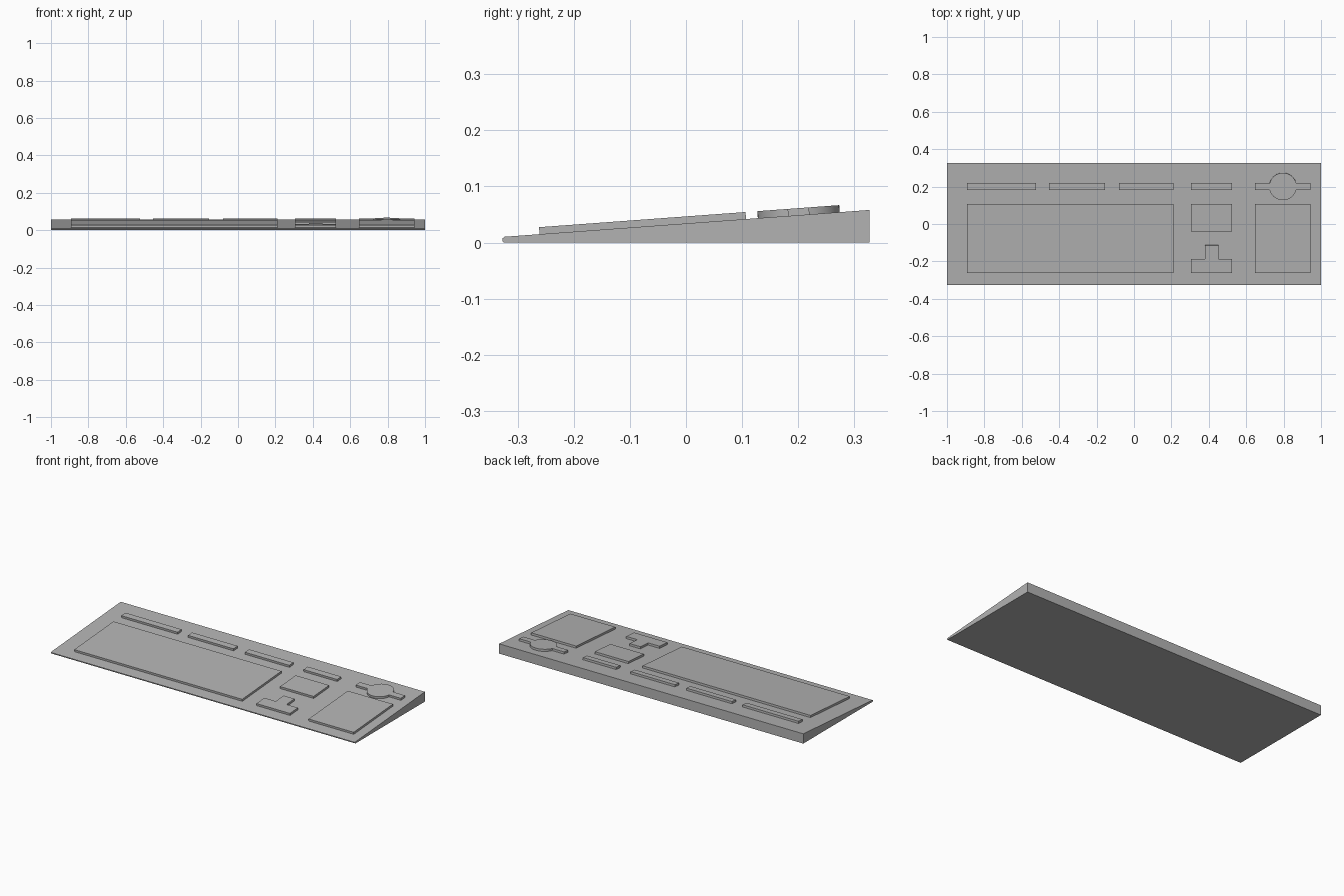
import bpy
import bmesh
from math import asin, cos, sin, pi, atan2
from mathutils import Vector

cube = bpy.data.objects.get("Cube")
if cube:
    bpy.data.objects.remove(cube, do_unlink=True)

# Single flat colour
GREY = (0.45, 0.45, 0.45, 1.0)
mat = bpy.data.materials.new("plain grey")
mat.use_nodes = True
mat.diffuse_color = GREY
mat.node_tree.nodes["Principled BSDF"].inputs["Base Color"].default_value = GREY

HALF_X, HALF_Y = 1.0, 0.327
FRONT_Z, BACK_Z = 0.010, 0.058
SLOPE = (BACK_Z - FRONT_Z) / (2 * HALF_Y)
TILT = Vector((0, -SLOPE, 1)).normalized()
THICK = 0.0125


def deck_z(y):
    return FRONT_Z + SLOPE * (y + HALF_Y)


def prism(name, outline, offset):
    """Extrude a closed outline by an offset vector."""
    bm = bmesh.new()
    face = bm.faces.new([bm.verts.new(p) for p in outline])
    moved = bmesh.ops.extrude_face_region(bm, geom=[face])["geom"]
    bmesh.ops.translate(bm, vec=offset,
                        verts=[v for v in moved if isinstance(v, bmesh.types.BMVert)])
    bmesh.ops.recalc_face_normals(bm, faces=bm.faces)
    mesh = bpy.data.meshes.new(name)
    bm.to_mesh(mesh)
    bm.free()
    mesh.materials.append(mat)
    obj = bpy.data.objects.new(name, mesh)
    bpy.context.collection.objects.link(obj)
    return obj


def key_block(name, outline):
    """Raised block standing square to the sloping deck."""
    sink = 0.001
    base = [Vector((x, y, deck_z(y))) - TILT * sink for x, y in outline]
    return prism(name, base, TILT * (THICK + sink))


def rect(x0, x1, y0, y1):
    return [(x0, y0), (x1, y0), (x1, y1), (x0, y1)]


# Wedge body with a softened front lip
profile = [(-HALF_Y + 0.002, 0), (HALF_Y, 0), (HALF_Y, BACK_Z),
           (-HALF_Y + 0.004, deck_z(-HALF_Y + 0.004)),
           (-HALF_Y, 0.0075), (-HALF_Y, 0.0025)]
prism("wedge_body", [(-HALF_X, y, z) for y, z in profile], Vector((2 * HALF_X, 0, 0)))

# Large key areas
FRONT, REAR = -0.261, 0.107
NAV = (0.305, 0.525)
PAD = (0.648, 0.944)
key_block("main_key_area", rect(-0.893, 0.211, FRONT, REAR))
key_block("navigation_key_area", rect(*NAV, -0.039, REAR))
key_block("number_pad", rect(*PAD, FRONT, REAR))

# Arrow keys as an upside-down T
key_block("arrow_keys", [(NAV[0], FRONT), (NAV[1], FRONT), (NAV[1], -0.187),
                         (0.451, -0.187), (0.451, -0.113), (0.380, -0.113),
                         (0.380, -0.187), (NAV[0], -0.187)])

# Function key strips along the back
ROW_Y, ROW_HALF = 0.201, 0.019
STRIPS = {"left": (-0.893, -0.524), "middle": (-0.455, -0.156),
          "right": (-0.081, 0.211), "navigation": NAV}
for label, (x0, x1) in STRIPS.items():
    key_block(label + "_function_strip", rect(x0, x1, ROW_Y - ROW_HALF, ROW_Y + ROW_HALF))

# Round dial merged with its strip
CX, RADIUS, STEPS = 0.796, 0.073, 20
join = asin(ROW_HALF / RADIUS)
upper = [join + (pi - 2 * join) * i / STEPS for i in range(STEPS + 1)]
arc = [(CX + RADIUS * cos(a), ROW_Y + RADIUS * sin(a)) for a in upper]
low, high = ROW_Y - ROW_HALF, ROW_Y + ROW_HALF
outline = [(PAD[1], low), (PAD[1], high)] + arc + [(PAD[0], high), (PAD[0], low)]
outline += [(x, 2 * ROW_Y - y) for x, y in reversed(arc)]
dial = key_block("round_dial_strip", outline)
bpy.ops.object.select_all(action="DESELECT")
dial.select_set(True)
bpy.context.view_layer.objects.active = dial
bpy.ops.object.shade_smooth_by_angle(angle=pi / 6)
